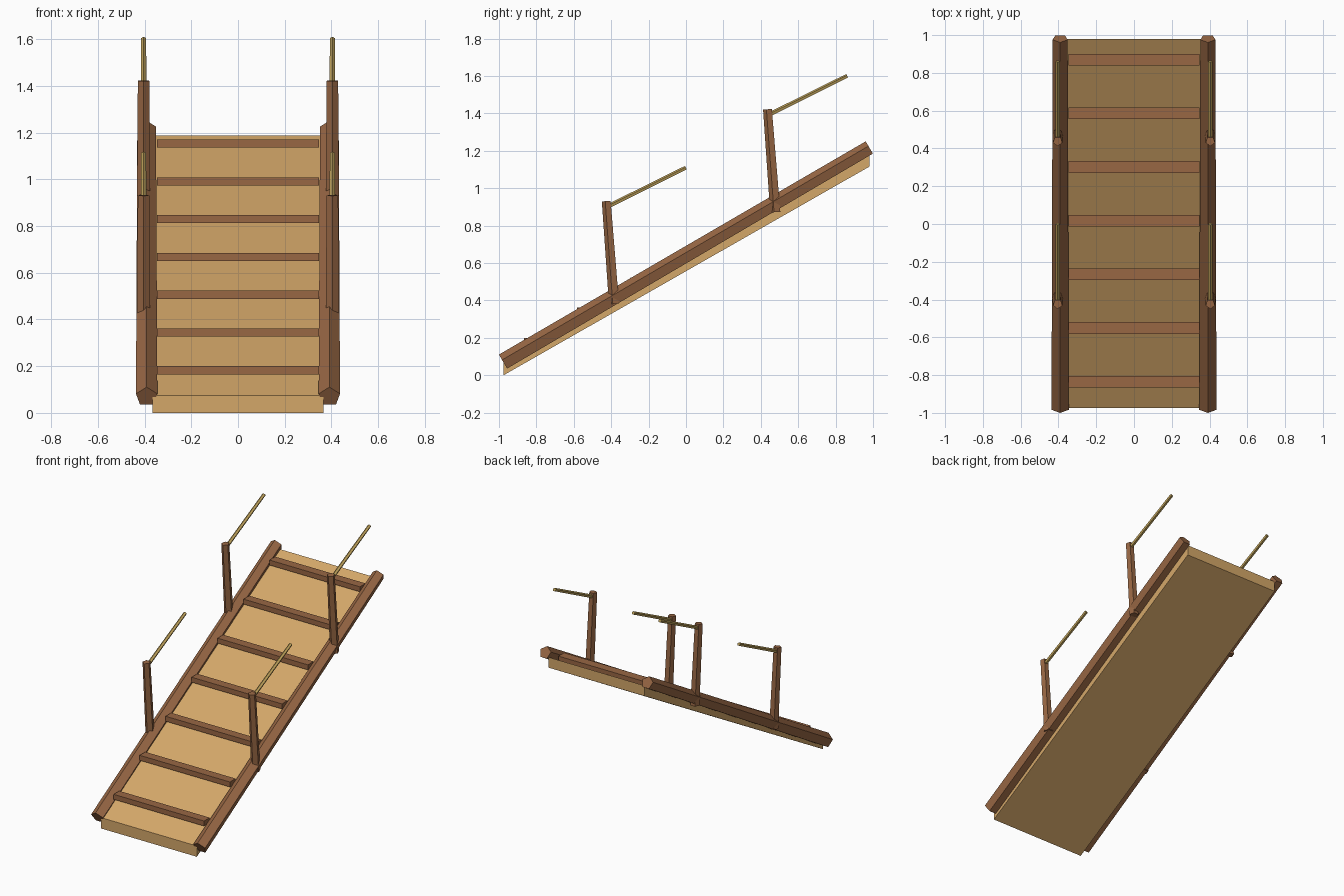
import bpy, bmesh, math
from mathutils import Vector

if "Cube" in bpy.data.objects:
    bpy.data.objects.remove(bpy.data.objects["Cube"])


def material(name, rgb):
    """Flat material from 0-255 display values."""
    lin = [((c / 255 + 0.055) / 1.055) ** 2.4 for c in rgb] + [1]
    m = bpy.data.materials.new(name)
    m.use_nodes = True
    m.diffuse_color = lin
    m.node_tree.nodes["Principled BSDF"].inputs["Base Color"].default_value = lin
    return m


pale_wood = material("pale_wood", (212, 167, 105))
brown_wood = material("brown_wood", (152, 103, 68))
rope_yellow = material("rope_yellow", (190, 161, 90))


def loft(name, ring_a, ring_b, mat):
    """Closed solid between two matching outlines."""
    bm = bmesh.new()
    a = [bm.verts.new(p) for p in ring_a]
    b = [bm.verts.new(p) for p in ring_b]
    n = len(a)
    bm.faces.new(a)
    bm.faces.new(b)
    for i in range(n):
        j = (i + 1) % n
        bm.faces.new((a[i], a[j], b[j], b[i]))
    bmesh.ops.recalc_face_normals(bm, faces=bm.faces)
    mesh = bpy.data.meshes.new(name)
    bm.to_mesh(mesh)
    bm.free()
    mesh.materials.append(mat)
    obj = bpy.data.objects.new(name, mesh)
    bpy.context.collection.objects.link(obj)
    return obj


def pole(name, x, start, end, r_start, r_end, mat):
    """Five-sided tapered pole between two (y, z) points."""
    p, q = Vector((x, *start)), Vector((x, *end))
    d = (q - p).normalized()
    ridge = Vector((0, -d.z, d.y))
    side = Vector((1, 0, 0))
    turns = [math.tau * i / 5 for i in range(5)]
    spokes = [ridge * math.cos(t) + side * math.sin(t) for t in turns]
    loft(name, [p + s * r_start for s in spokes], [q + s * r_end for s in spokes], mat)


def extrude_x(name, profile, half_width, mat):
    """Solid from a (y, z) profile, spanning the width."""
    loft(name, [(-half_width, *p) for p in profile], [(half_width, *p) for p in profile], mat)


# Sloping plank with upright ends
extrude_x("plank", [(-0.975, 0), (0.98, 1.115), (0.98, 1.187), (-0.975, 0.075)], 0.367, pale_wood)

# Level cross slats
for i in range(7):
    y, z = -0.835 + 0.2842 * i, 0.1825 + 0.1617 * i
    corners = [(y + sy * 0.031, z + sz * 0.0175) for sy, sz in ((-1, -1), (1, -1), (1, 1), (-1, 1))]
    extrude_x(f"slat_{i + 1}", corners, 0.346, brown_wood)

# Side rails, posts and handrail rods
for label, s in (("left", 1), ("right", -1)):
    pole(f"{label}_rail", s * 0.391, (-0.976, 0.069), (0.982, 1.214), 0.048, 0.042, brown_wood)
    for part, dy, dz in (("lower", 0, 0), ("upper", 0.862, 0.491)):
        x = s * 0.404
        pole(f"{label}_{part}_post", x, (-0.382 + dy, 0.381 + dz), (-0.424 + dy, 0.931 + dz),
             0.03, 0.026, brown_wood)
        pole(f"{label}_{part}_handrail", x, (-0.42 + dy, 0.9 + dz), (0 + dy, 1.109 + dz),
             0.0125, 0.0115, rope_yellow)
